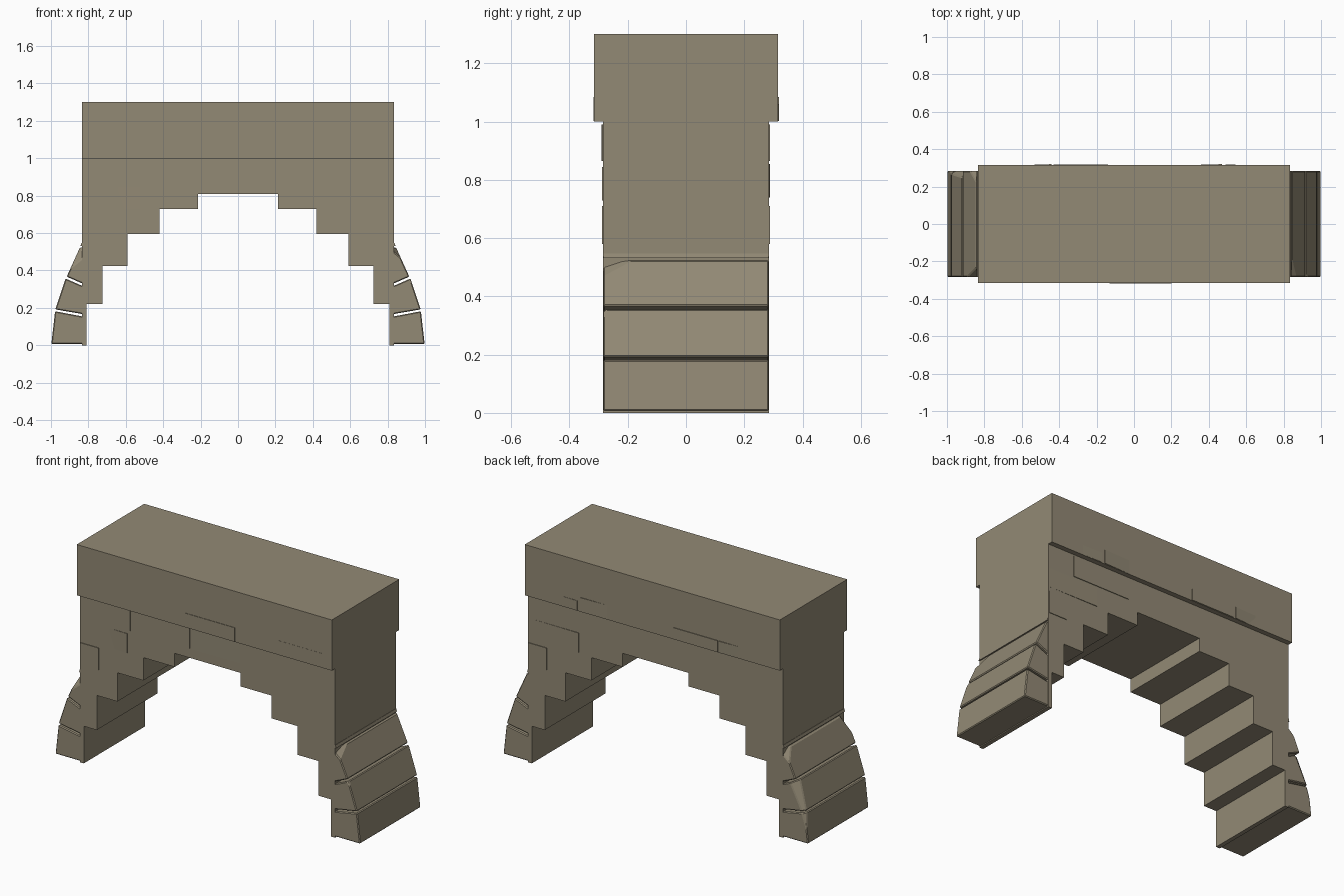
import bpy, bmesh
from mathutils import Vector

cube = bpy.data.objects.get("Cube")
if cube:
    bpy.data.objects.remove(cube, do_unlink=True)

# One stone colour
stone = bpy.data.materials.new("warm_grey_stone")
stone.use_nodes = True
colour = (0.29, 0.252, 0.178, 1)
stone.diffuse_color = colour
stone.node_tree.nodes["Principled BSDF"].inputs["Base Color"].default_value = colour


def prism(name, loop, offset, cuts=(), bevel=0):
    """Extrude a closed loop of points, then chip corners with (point, normal) planes."""
    bm = bmesh.new()
    face = bm.faces.new([bm.verts.new(p) for p in loop])
    moved = bmesh.ops.extrude_face_region(bm, geom=[face])["geom"]
    bmesh.ops.translate(bm, vec=offset, verts=[v for v in moved if isinstance(v, bmesh.types.BMVert)])
    for point, normal in cuts:
        result = bmesh.ops.bisect_plane(bm, geom=bm.verts[:] + bm.edges[:] + bm.faces[:],
                                        plane_co=point, plane_no=normal, clear_outer=True)
        rim = [e for e in result["geom_cut"] if isinstance(e, bmesh.types.BMEdge)]
        bmesh.ops.holes_fill(bm, edges=rim)
    bmesh.ops.recalc_face_normals(bm, faces=bm.faces)
    mesh = bpy.data.meshes.new(name)
    bm.to_mesh(mesh)
    bm.free()
    mesh.materials.append(stone)
    obj = bpy.data.objects.new(name, mesh)
    bpy.context.collection.objects.link(obj)
    if bevel:
        mod = obj.modifiers.new("worn_edges", "BEVEL")
        mod.width = bevel
        mod.segments = 1
    return obj


# Wall with stepped arch, mirrored about the middle
half = [(0.835, 1.0), (0.835, 0), (0.81, 0)]
steps = [(0.81, 0.22), (0.725, 0.425), (0.59, 0.595), (0.42, 0.73), (0.215, 0.81)]
for i, (x, z) in enumerate(steps):
    half.append((x, z))
    if i + 1 < len(steps):
        half.append((steps[i + 1][0], z))
outline = half + [(-x, z) for x, z in reversed(half)]
prism("arch_wall", [(x, -0.285, z) for x, z in outline], (0, 0.57, 0))

# Overhanging parapet
W, D = 0.835, 0.315
prism("parapet", [(-W, -D, 1), (W, -D, 1), (W, D, 1), (-W, D, 1)], (0, 0, 0.3))

# Buttress stones: profiles in x and z, leaning in as they rise
stones = {
    "lower": [(0.82, 0.006), (0.998, 0.006), (0.978, 0.182), (0.82, 0.152)],
    "middle": [(0.82, 0.165), (0.977, 0.192), (0.922, 0.357), (0.82, 0.312)],
    "upper": [(0.82, 0.325), (0.916, 0.367), (0.845, 0.523), (0.82, 0.523)],
    "top": [(0.82, 0.531), (0.842, 0.531), (0.837, 0.548), (0.82, 0.548)],
}
# Chipped corners: side sign, stone -> cutting planes
chips = {
    (1, "upper"): [((0.868, -0.285, 0.47), (0.75, -0.3, 0.9))],
    (1, "middle"): [((0.93, -0.285, 0.33), (0.7, -0.7, 0.5))],
    (-1, "upper"): [((-0.868, 0.285, 0.46), (-0.6, 0.5, 0.7)),
                    ((-0.86, -0.285, 0.44), (-0.4, -0.7, 0.5))],
    (-1, "middle"): [((-0.90, 0.285, 0.30), (-0.5, 0.7, 0.25))],
    (-1, "lower"): [((-0.97, 0.285, 0.14), (-0.6, 0.7, 0.2))],
}
for sign, side in ((1, "left"), (-1, "right")):
    for layer, profile in stones.items():
        cuts = [(Vector(p), Vector(n).normalized()) for p, n in chips.get((sign, layer), [])]
        prism(f"{side}_buttress_{layer}_stone", [(sign * x, -0.284, z) for x, z in profile],
              (0, 0.568, 0), cuts, 0.0 if layer == "top" else 0.005)


def brick(name, face, x0, x1, z0, z1, rise0=0.004, rise1=0.004, slant=0):
    """Shallow raised brick on the front (-1) or back (1); face is the signed wall depth."""
    s = 1 if face > 0 else -1
    loop = [(x0, face - s * 0.004, z0), (x1, face - s * 0.004, z0),
            (x1, face + s * rise1, z0), (x0, face + s * rise0, z0)]
    obj = prism(name, loop, (0, 0, z1 - z0))
    for v in obj.data.vertices:
        if v.co.z < (z0 + z1) / 2 and v.co.x < (x0 + x1) / 2:
            v.co.x += slant
    return obj


# Raised bricks on the front
F, B = -0.285, 0.285
brick("front_brick_outer", F, -0.83, -0.505, 0.865, 0.99)
brick("front_brick_middle", F, -0.485, -0.115, 0.865, 0.99)
brick("front_brick_worn", F, -0.10, 0.28, 0.865, 0.99, 0.005, -0.001)
brick("front_brick_tapered", F, -0.67, -0.525, 0.73, 0.845, -0.001, 0.004, 0.04)
brick("front_brick_low", F, -0.83, -0.71, 0.58, 0.71)
brick("front_parapet_brick", -D, -0.13, 0.2, 1.002, 1.085, 0.003, 0.003)
brick("front_parapet_brick_worn", -D, 0.48, 0.77, 1.002, 1.085, 0.001, 0.001)

# Raised bricks on the back
brick("back_brick_inner", B, 0.28, 0.66, 0.865, 0.99)
brick("back_brick_outer", B, 0.5, 0.83, 0.74, 0.855, 0.004, 0)
brick("back_brick_low", B, 0.71, 0.83, 0.58, 0.71)
brick("back_parapet_brick_worn", D, 0.26, 0.47, 1.002, 1.085, -0.001, 0.005)
brick("back_parapet_brick_outer", D, 0.49, 0.62, 1.002, 1.06, 0.003, 0)
brick("back_parapet_brick_long", D, -0.43, -0.14, 1.002, 1.07)
brick("back_parapet_brick_tapered", D, -0.61, -0.44, 1.002, 1.07, -0.001, 0.005, 0.06)
